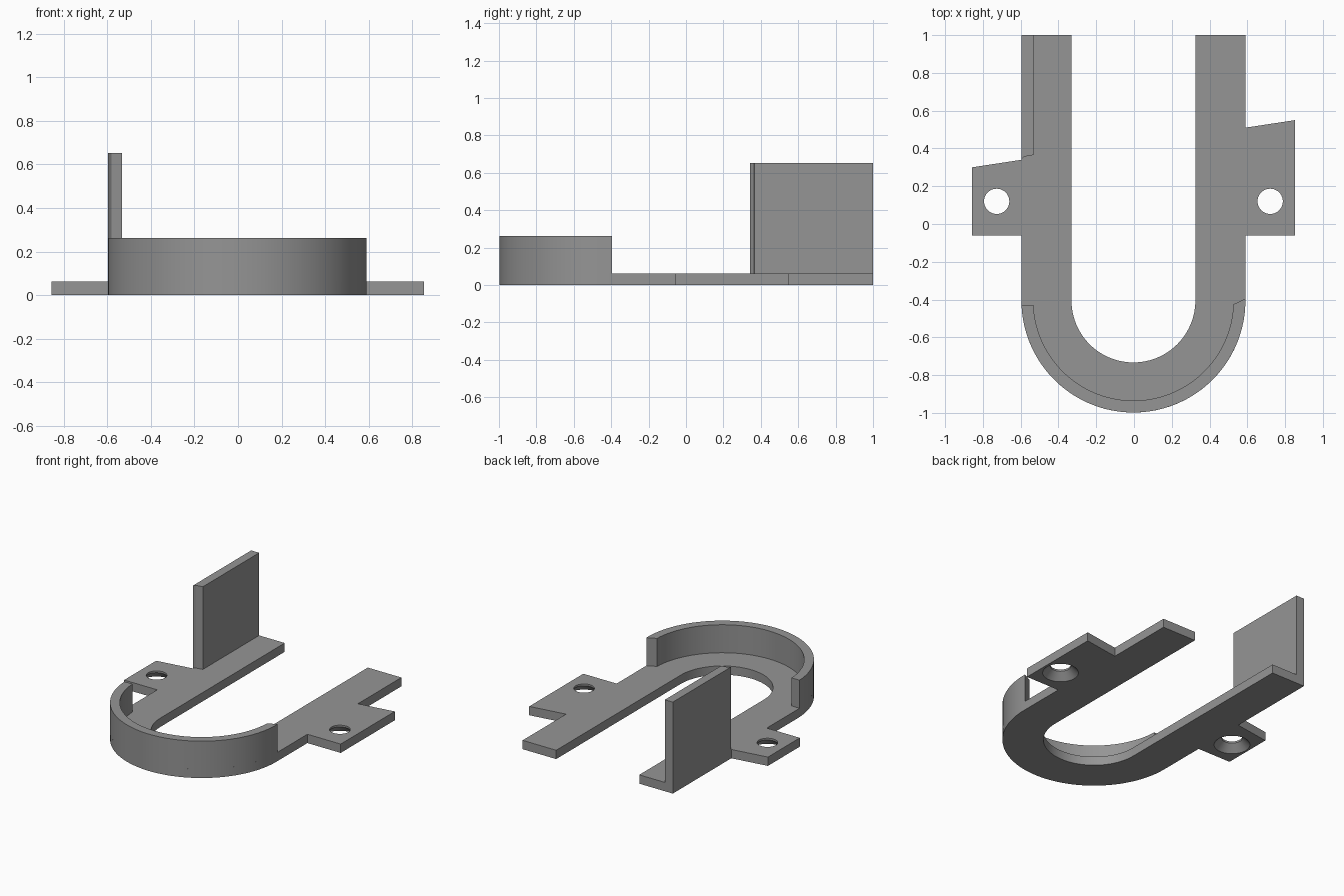
import bpy, bmesh, math

if "Cube" in bpy.data.objects:
    bpy.data.objects.remove(bpy.data.objects["Cube"])

grey = bpy.data.materials.new("plain grey")
grey.diffuse_color = (0.30, 0.30, 0.30, 1)
grey.use_nodes = True
grey.node_tree.nodes["Principled BSDF"].inputs["Base Color"].default_value = grey.diffuse_color

CX, CY = -0.003, -0.405           # centre of the rounded end
R_OUT, R_LIP, R_IN = 0.593, 0.53, 0.328
T = 0.063                         # plate thickness


def arc(radius, start, end, steps=48):
    """Points of an arc about the rounded end, angles in degrees."""
    angles = [math.radians(start + (end - start) * i / steps) for i in range(steps + 1)]
    return [(CX + radius * math.cos(a), CY + radius * math.sin(a)) for a in angles]


def prism(name, outline, z0, z1):
    """Extrude a flat outline from z0 to z1."""
    bm = bmesh.new()
    face = bm.faces.new([bm.verts.new((x, y, z0)) for x, y in outline])
    top = bmesh.ops.extrude_face_region(bm, geom=[face])["geom"]
    bmesh.ops.translate(bm, vec=(0, 0, z1 - z0),
                        verts=[v for v in top if isinstance(v, bmesh.types.BMVert)])
    bmesh.ops.recalc_face_normals(bm, faces=bm.faces)
    return finish(name, bm)


def finish(name, bm):
    mesh = bpy.data.meshes.new(name)
    bm.to_mesh(mesh)
    bm.free()
    mesh.materials.append(grey)
    obj = bpy.data.objects.new(name, mesh)
    bpy.context.collection.objects.link(obj)
    return obj


def select(obj):
    bpy.ops.object.select_all(action='DESELECT')
    obj.select_set(True)
    bpy.context.view_layer.objects.active = obj


def countersink(plate, x, y):
    """Cut a screw hole that widens towards the underside."""
    profile = [(0.126, -0.01), (0.067, 0.05), (0.067, T + 0.02)]
    n = 40
    bm = bmesh.new()
    rings = [[bm.verts.new((x + r * math.cos(2 * math.pi * i / n),
                            y + r * math.sin(2 * math.pi * i / n), z))
              for i in range(n)] for r, z in profile]
    for low, high in zip(rings, rings[1:]):
        for i in range(n):
            j = (i + 1) % n
            bm.faces.new((low[i], low[j], high[j], high[i]))
    bm.faces.new(rings[0])
    bm.faces.new(rings[-1])
    bmesh.ops.recalc_face_normals(bm, faces=bm.faces)
    cutter = finish("hole_cutter", bm)
    cutter.hide_render = True
    mod = plate.modifiers.new("screw hole", 'BOOLEAN')
    mod.operation, mod.solver, mod.object = 'DIFFERENCE', 'EXACT', cutter
    select(plate)
    bpy.ops.object.modifier_apply(modifier=mod.name)
    bpy.data.objects.remove(cutter)


# U-shaped plate with a slanted mounting tab on each side
left, right = CX - R_OUT, CX + R_OUT
outline = arc(R_OUT, -180, 0)
outline += [(right, -0.06), (0.853, -0.06), (0.853, 0.55), (right, 0.51), (right, 1)]
outline += [(CX + R_IN, 1)] + arc(R_IN, 0, -180) + [(CX - R_IN, 1)]
outline += [(left, 1), (left, 0.34), (-0.857, 0.30), (-0.857, -0.06), (left, -0.06)]
plate = prism("base_plate", outline, 0, T)
countersink(plate, -0.727, 0.12)
countersink(plate, 0.721, 0.12)

# Low curved wall around the rounded end
rim = prism("curved_rim",
            arc(R_OUT, -177.6, 1) + arc(R_LIP, -2.2, -177.3), T, 0.263)

# Tall upright at the back of the left arm
prism("tall_upright",
      [(left, 0.343), (-0.58, 0.357), (-0.533, 0.365), (-0.533, 1), (left, 1)], T, 0.653)

# Smooth the curved faces only
for obj in (plate, rim):
    select(obj)
    bpy.ops.object.shade_smooth_by_angle(angle=math.radians(30))
